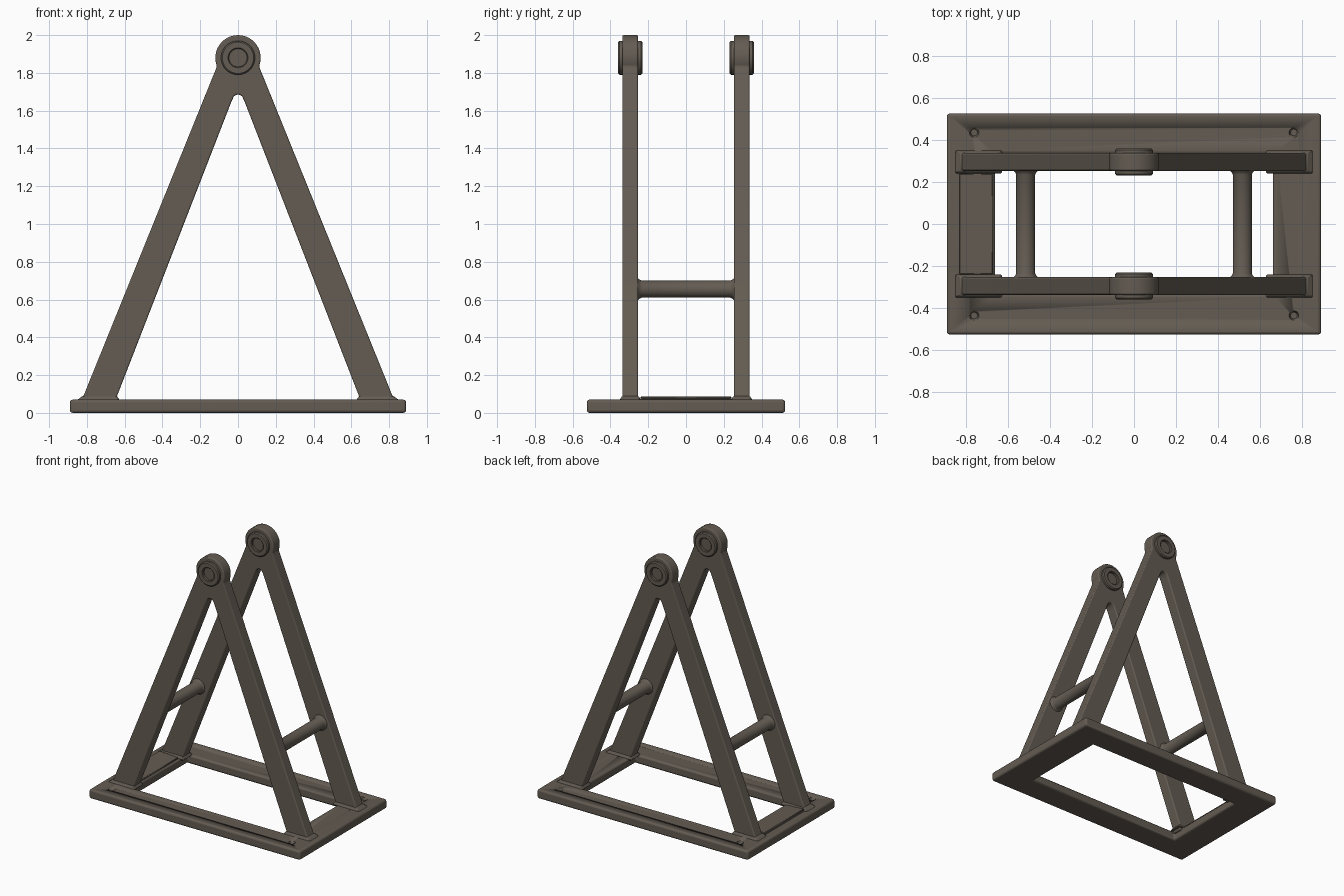
import bpy, bmesh, math
from mathutils import Matrix, Vector

if "Cube" in bpy.data.objects:
    bpy.data.objects.remove(bpy.data.objects["Cube"])

mat = bpy.data.materials.new("warm dark grey metal")
mat.diffuse_color = (0.125, 0.106, 0.085, 1)
mat.use_nodes = True
mat.node_tree.nodes["Principled BSDF"].inputs["Base Color"].default_value = mat.diffuse_color


def finish(name, bm, bevel=0.0, segs=3):
    bmesh.ops.recalc_face_normals(bm, faces=bm.faces)
    me = bpy.data.meshes.new(name)
    bm.to_mesh(me)
    bm.free()
    me.materials.append(mat)
    ob = bpy.data.objects.new(name, me)
    bpy.context.collection.objects.link(ob)
    if bevel:
        m = ob.modifiers.new("bevel", 'BEVEL')
        m.width, m.segments = bevel, segs
        m.limit_method, m.angle_limit = 'ANGLE', math.radians(35)
    bpy.ops.object.select_all(action='DESELECT')
    ob.select_set(True)
    bpy.context.view_layer.objects.active = ob
    bpy.ops.object.shade_smooth_by_angle(angle=math.radians(35))
    return ob


def lathe_y(name, profile, centre, n=40):
    """Revolve (radius, y) points about the y axis through centre."""
    bm = bmesh.new()
    rings = [[bm.verts.new(Vector(centre) + Vector((r * math.cos(2 * math.pi * i / n), y,
              r * math.sin(2 * math.pi * i / n)))) for i in range(n)] for r, y in profile]
    for a, b in zip(rings, rings[1:]):
        for i in range(n):
            j = (i + 1) % n
            bm.faces.new((a[i], a[j], b[j], b[i]))
    bm.faces.new(rings[0])
    bm.faces.new(rings[-1])
    return finish(name, bm)


# base frame: rectangular ring
bm = bmesh.new()
corners = [(-1, -1), (1, -1), (1, 1), (-1, 1)]
rings = [[bm.verts.new((sx * x, sy * y, z)) for sx, sy in corners]
         for x, y, z in [(0.89, 0.525, 0), (0.89, 0.525, 0.07), (0.66, 0.335, 0.07), (0.66, 0.335, 0)]]
for k in range(4):
    a, b = rings[k], rings[(k + 1) % 4]
    for i in range(4):
        j = (i + 1) % 4
        bm.faces.new((a[i], a[j], b[j], b[i]))
base = finish("base_frame", bm, 0.014)

# countersunk bolt holes in the base corners
bm = bmesh.new()
for sx, sy in corners:
    bmesh.ops.create_cone(bm, cap_ends=True, segments=16, radius1=0.016, radius2=0.03, depth=0.05,
                          matrix=Matrix.Translation((sx * 0.76, sy * 0.435, 0.07)))
cutter = finish("bolt_hole_cutter", bm)
cutter.hide_render = True
cutter.hide_set(True)
cut = base.modifiers.new("bolt holes", 'BOOLEAN')
cut.object, cut.operation, cut.solver = cutter, 'DIFFERENCE', 'EXACT'

# thin sloping pad on the left rail
bm = bmesh.new()
pad = [(-0.83, 0.06), (-0.67, 0.06), (-0.67, 0.078), (-0.83, 0.088)]
face = bm.faces.new([bm.verts.new((x, -0.24, z)) for x, z in pad])
ext = bmesh.ops.extrude_face_region(bm, geom=[face])
bmesh.ops.translate(bm, vec=(0, 0.48, 0), verts=[v for v in ext['geom'] if isinstance(v, bmesh.types.BMVert)])
finish("left_rail_pad", bm, 0.004, 1)

# A-shaped side frames: half outline, mirrored
half = [(0.645, 0.05), (0.64, 0.09), (0.034, 1.65), (0.022, 1.675), (0.008, 1.685)]
arc = [(0.12 * math.cos(a), 1.88 + 0.12 * math.sin(a))
       for a in [math.radians(-22 + 112 * i / 12) for i in range(13)]]
right = half[::-1] + [(0.838, 0.05), (0.818, 0.09)] + arc
outline = right + [(-x, z) for x, z in right[::-1][1:]]
for side, label in ((-1, "front"), (1, "back")):
    bm = bmesh.new()
    yc = side * 0.295
    face = bm.faces.new([bm.verts.new((x, yc - 0.042, z)) for x, z in outline])
    ext = bmesh.ops.extrude_face_region(bm, geom=[face])
    bmesh.ops.translate(bm, vec=(0, 0.084, 0),
                        verts=[v for v in ext['geom'] if isinstance(v, bmesh.types.BMVert)])
    finish(label + "_a_frame", bm, 0.014)

    # bearing hub with recessed centre on both faces
    hub = [(0.048, -0.044), (0.048, -0.06), (0.053, -0.064), (0.083, -0.064), (0.09, -0.057)]
    hub += [(r, -y) for r, y in hub[::-1]]
    lathe_y(label + "_hub", hub, (0, yc, 1.88))

    # weld collars where the legs meet the base
    for sx in (-1, 1):
        bm = bmesh.new()
        lo = [(sx * 0.74 + dx * 0.115, yc + dy * 0.058, 0.066) for dx, dy in corners]
        hi = [(sx * 0.732 + dx * 0.09, yc + dy * 0.043, 0.09) for dx, dy in corners]
        a, b = [[bm.verts.new(p) for p in loop] for loop in (lo, hi)]
        for i in range(4):
            j = (i + 1) % 4
            bm.faces.new((a[i], a[j], b[j], b[i]))
        bm.faces.new(a)
        bm.faces.new(b)
        finish(label + "_foot_weld", bm, 0.005, 1)

# cross bars with flared ends
bar = [(0.06, -0.265), (0.058, -0.253), (0.05, -0.245), (0.045, -0.235)]
bar += [(r, -y) for r, y in bar[::-1]]
for sx, label in ((-1, "left"), (1, "right")):
    lathe_y(label + "_cross_bar", bar, (sx * 0.515, 0, 0.655), 32)
